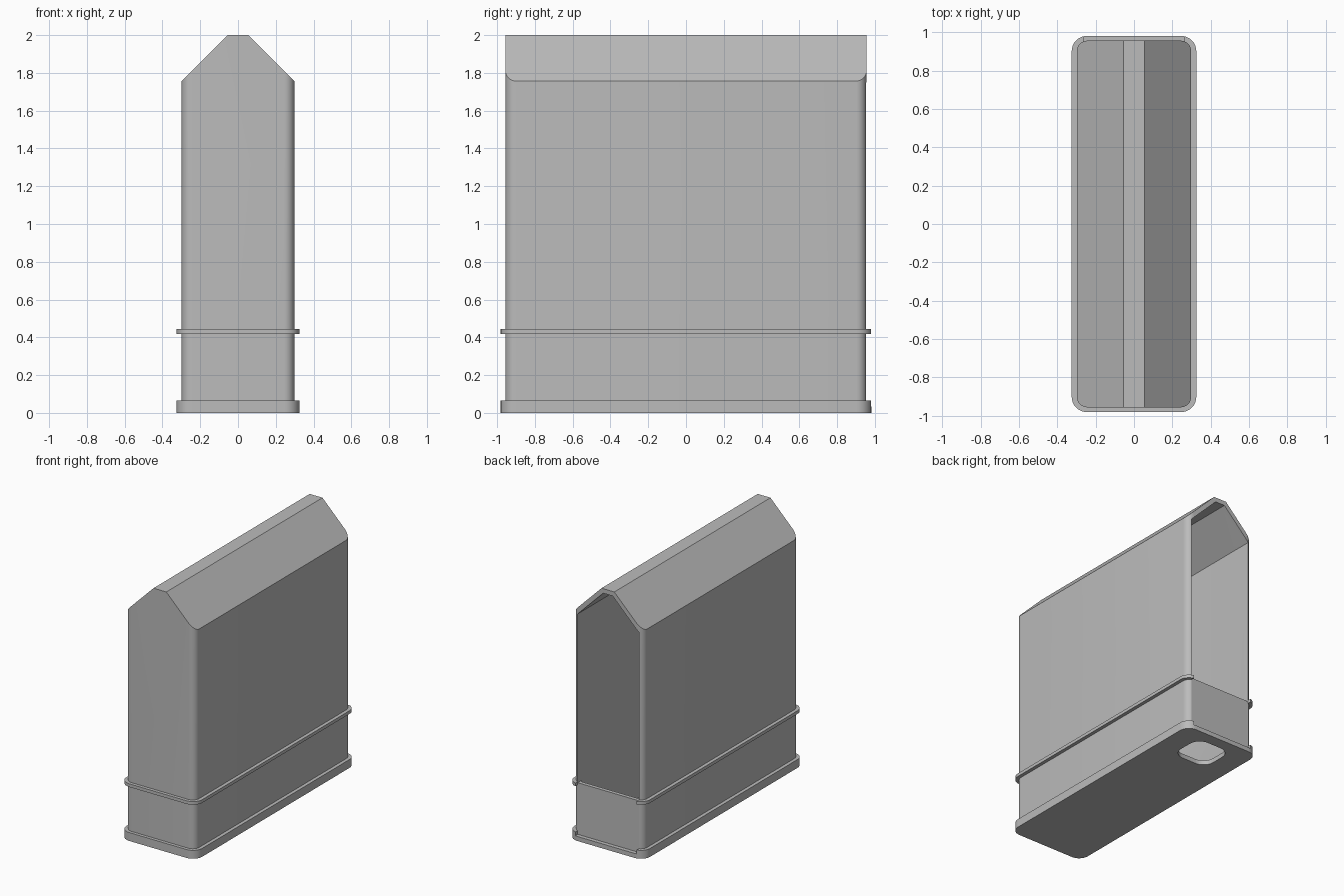
import bpy, bmesh, math

if "Cube" in bpy.data.objects:
    bpy.data.objects.remove(bpy.data.objects["Cube"])

WALL = 0.035
HX, HY = 0.298, 0.956          # casing half width and half depth
IX = HX - WALL                 # inner half width

grey = bpy.data.materials.new("neutral grey")
grey.diffuse_color = (0.5, 0.5, 0.5, 1)
grey.use_nodes = True
grey.node_tree.nodes["Principled BSDF"].inputs["Base Color"].default_value = grey.diffuse_color


def prism(name, pts, vec):
    """Closed prism: polygon pts swept along vec."""
    bm = bmesh.new()
    face = bm.faces.new([bm.verts.new(p) for p in pts])
    new = bmesh.ops.extrude_face_region(bm, geom=[face])["geom"]
    bmesh.ops.translate(bm, vec=vec, verts=[v for v in new if isinstance(v, bmesh.types.BMVert)])
    bmesh.ops.recalc_face_normals(bm, faces=bm.faces)
    me = bpy.data.meshes.new(name)
    bm.to_mesh(me)
    bm.free()
    ob = bpy.data.objects.new(name, me)
    bpy.context.collection.objects.link(ob)
    me.materials.append(grey)
    return ob


def rounded_block(name, hx, hy, r, z0, z1, cy=0.0, n=8):
    """Upright block with rounded vertical corners."""
    pts = []
    for q, (sx, sy) in enumerate([(1, 1), (-1, 1), (-1, -1), (1, -1)]):
        for i in range(n + 1):
            a = math.pi / 2 * (q + i / n)
            pts.append((sx * (hx - r) + r * math.cos(a),
                        cy + sy * (hy - r) + r * math.sin(a), z0))
    return prism(name, pts, (0, 0, z1 - z0))


def gable(name, hx, top_hx, z0, z_eave, z_top, y0, y1):
    """Flat-topped gable profile swept along y."""
    pts = [(-hx, y0, z0), (hx, y0, z0), (hx, y0, z_eave),
           (top_hx, y0, z_top), (-top_hx, y0, z_top), (-hx, y0, z_eave)]
    return prism(name, pts, (0, y1 - y0, 0))


def boolean(ob, other, op):
    """Apply a boolean and remove the helper."""
    other.hide_render = True
    m = ob.modifiers.new("cut", "BOOLEAN")
    m.operation, m.solver, m.object = op, "EXACT", other
    bpy.context.view_layer.objects.active = ob
    bpy.ops.object.modifier_apply(modifier=m.name)
    bpy.data.objects.remove(other, do_unlink=True)


# inner roof line, parallel to the outer 45 degree slopes
in_top = 2.0 - WALL
in_sum = 2.055 - WALL * math.sqrt(2)
inner = (in_sum - in_top, in_sum - IX, in_top)   # top half width, eave, top

# casing with gabled roof
casing = rounded_block("casing", HX, HY, 0.055, 0, 2.2)
boolean(casing, gable("roof_shape", 0.5, 0.055, -0.1, 1.555, 2.0, -1.2, 1.2), "INTERSECT")

# foot rim and raised band
boolean(casing, rounded_block("foot_rim", 0.325, 0.981, 0.08, 0, 0.065), "UNION")
boolean(casing, rounded_block("band", 0.325, 0.981, 0.08, 0.418, 0.443), "UNION")

# hollow interior
cavity = rounded_block("cavity", IX, HY - WALL, 0.02, WALL, 2.2)
boolean(cavity, gable("cavity_roof", IX + 0.2, inner[0], -0.1, in_sum - IX - 0.2, in_top, -1.2, 1.2),
        "INTERSECT")
boolean(casing, cavity, "DIFFERENCE")

# open back above the low panel
boolean(casing, gable("back_opening", IX, inner[0], 0.435, inner[1], inner[2], 0.8, 1.2), "DIFFERENCE")

# band and rim interrupted across the back panel
trim = prism("back_trim", [(-IX, 0.95, 0.035), (IX, 0.95, 0.035), (IX, 1.2, 0.035), (-IX, 1.2, 0.035)],
             (0, 0, 0.5))
boolean(casing, trim, "DIFFERENCE")

# rounded hole through the floor near the back
boolean(casing, rounded_block("floor_hole", 0.15, 0.14, 0.09, -0.1, 0.1, cy=0.75), "DIFFERENCE")

# smooth rounded corners, sharp edges elsewhere
bpy.ops.object.select_all(action="DESELECT")
casing.select_set(True)
bpy.context.view_layer.objects.active = casing
bpy.ops.object.shade_smooth_by_angle(angle=math.radians(30))
